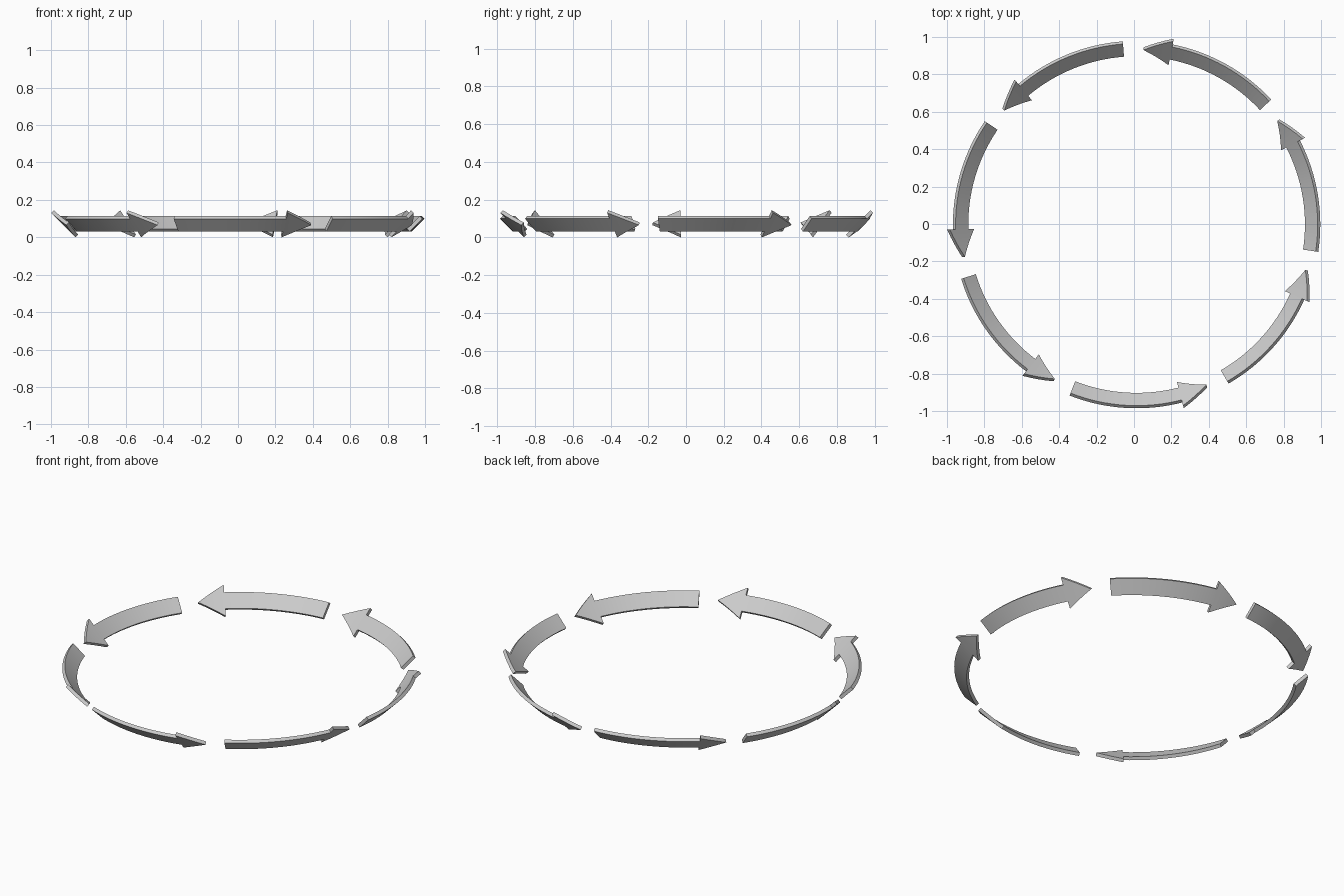
import bpy, bmesh, math

if "Cube" in bpy.data.objects:
    bpy.data.objects.remove(bpy.data.objects["Cube"])

COUNT = 7
CX, CY, CZ = 0.014, -0.003, 0.072   # ring centre
R = 0.941                           # ring radius along the arrow spine
SHAFT, HEAD = 0.034, 0.065          # half widths (measured along r and z, 45 degree tilt)
TAIL, NECK, TIP = -111.4, -75.6, -66.5
N_SHAFT, N_HEAD = 16, 4


def make_arrow(index):
    turn = index * 360 / COUNT
    bm = bmesh.new()

    def point(angle, w):
        a = math.radians(angle + turn)
        return bm.verts.new((CX + (R + w) * math.cos(a), CY + (R + w) * math.sin(a), CZ + w))

    # curved shaft strip lying on a cone
    row = None
    for i in range(N_SHAFT + 1):
        a = TAIL + (NECK - TAIL) * i / N_SHAFT
        new = (point(a, -SHAFT), point(a, SHAFT))
        if row:
            bm.faces.new((row[0], row[1], new[1], new[0]))
        row = new

    # tapering head, first face takes in the shaft end
    base = [point(NECK, -HEAD), row[0], row[1], point(NECK, HEAD)]
    for i in range(1, N_HEAD):
        t = i / N_HEAD
        a, w = NECK + (TIP - NECK) * t, HEAD * (1 - t)
        new = (point(a, -w), point(a, w))
        bm.faces.new(base + [new[1], new[0]])
        base = list(new)
    bm.faces.new(base + [point(TIP, 0)])

    bmesh.ops.recalc_face_normals(bm, faces=bm.faces[:])
    mesh = bpy.data.meshes.new("curved_arrow")
    bm.to_mesh(mesh)
    bm.free()
    obj = bpy.data.objects.new(f"curved_arrow_{index + 1}", mesh)
    bpy.context.collection.objects.link(obj)

    # plate thickness
    solid = obj.modifiers.new("thickness", 'SOLIDIFY')
    solid.thickness = 0.02
    solid.offset = 0
    bpy.context.view_layer.objects.active = obj
    obj.select_set(True)
    bpy.ops.object.modifier_apply(modifier=solid.name)
    bpy.ops.object.shade_smooth_by_angle(angle=math.radians(30))
    obj.select_set(False)


# ring of arrows chasing each other
for k in range(COUNT):
    make_arrow(k)
